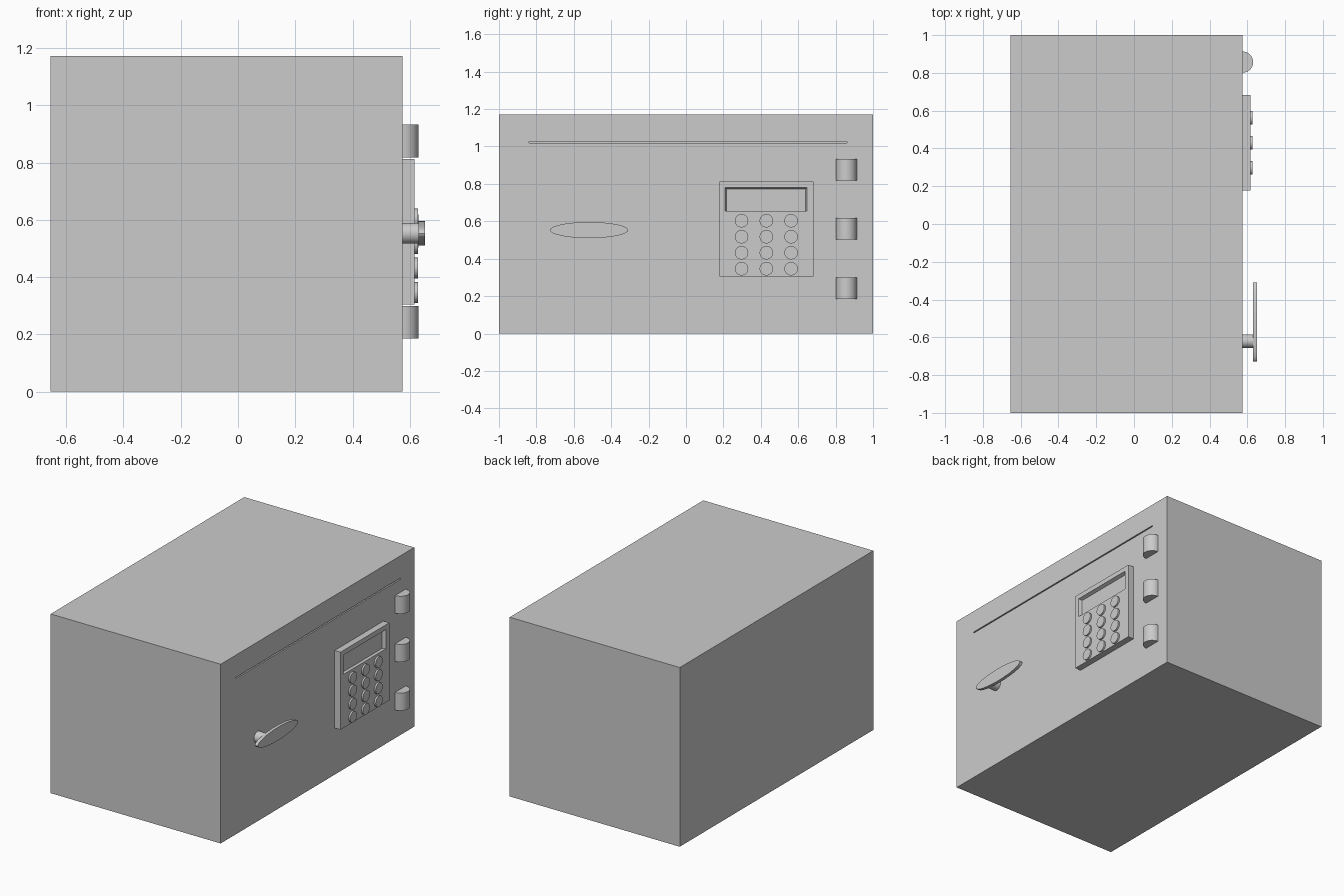
import bpy, bmesh, math
from mathutils import Matrix

if "Cube" in bpy.data.objects:
    bpy.data.objects.remove(bpy.data.objects["Cube"])

FRONT = 0.575  # x of the door face


def finish(name, bm, smooth=False):
    bmesh.ops.recalc_face_normals(bm, faces=bm.faces[:])
    me = bpy.data.meshes.new(name)
    bm.to_mesh(me)
    bm.free()
    ob = bpy.data.objects.new(name, me)
    bpy.context.collection.objects.link(ob)
    if smooth:
        bpy.ops.object.select_all(action='DESELECT')
        ob.select_set(True)
        bpy.context.view_layer.objects.active = ob
        bpy.ops.object.shade_smooth_by_angle(angle=math.radians(30))
    return ob


def box(name, x0, x1, y0, y1, z0, z1, taper=0.0):
    """Box; taper pulls the low-x end in at the sides and the top."""
    bm = bmesh.new()
    bmesh.ops.create_cube(bm, size=1)
    for v in bm.verts:
        inner = v.co.x < 0
        t = taper if inner else 0
        v.co = (x0 if inner else x1,
                y0 + t if v.co.y < 0 else y1 - t,
                z0 if v.co.z < 0 else z1 - t)
    return finish(name, bm)


def disc(name, x0, x1, y, z, ry, rz, n=32):
    """Round or oval plate whose axis runs along x."""
    bm = bmesh.new()
    bmesh.ops.create_cone(bm, cap_ends=True, segments=n, radius1=1, radius2=1, depth=1)
    m = (Matrix.Translation(((x0 + x1) / 2, y, z))
         @ Matrix.Diagonal((x1 - x0, ry, rz, 1))
         @ Matrix.Rotation(math.pi / 2, 4, 'Y'))
    bmesh.ops.transform(bm, matrix=m, verts=bm.verts[:])
    return finish(name, bm, True)


def half_round(name, y, z0, z1, r, n=16):
    """Upright half cylinder standing off the door face."""
    bm = bmesh.new()
    ring = [bm.verts.new((FRONT + r * math.sin(math.pi * i / n),
                          y - r * math.cos(math.pi * i / n), z0)) for i in range(n + 1)]
    face = bm.faces.new(ring)
    ext = bmesh.ops.extrude_face_region(bm, geom=[face])['geom']
    bmesh.ops.translate(bm, vec=(0, 0, z1 - z0),
                        verts=[g for g in ext if isinstance(g, bmesh.types.BMVert)])
    return finish(name, bm, True)


def cut(ob, cutter):
    mod = ob.modifiers.new("cut", 'BOOLEAN')
    mod.operation = 'DIFFERENCE'
    mod.solver = 'EXACT'
    mod.object = cutter
    cutter.hide_render = True
    cutter.hide_set(True)


# Safe body with the thin groove along the top of the door
body = box("safe_body", -0.655, FRONT, -1, 1, 0, 1.172)
cut(body, box("groove_cutter", FRONT - 0.01, FRONT + 0.02, -0.84, 0.86, 1.018, 1.026))

# Hinges
for i, z in enumerate((0.185, 0.503, 0.818)):
    half_round(f"hinge_{i + 1}", 0.857, z, z + 0.115, 0.056)

# Keypad panel with recessed display
panel = box("keypad_panel", FRONT, 0.617, 0.178, 0.682, 0.305, 0.812)
cut(panel, box("display_cutter", 0.595, 0.6171, 0.208, 0.648, 0.655, 0.781, 0.008))

# Buttons
for row in range(4):
    for col in range(3):
        disc(f"button_{row * 3 + col + 1}", 0.612, 0.628,
             0.297 + 0.1325 * col, 0.603 - 0.0855 * row, 0.036, 0.036)

# Handle: short shaft and oval grip
disc("handle_shaft", FRONT, 0.636, -0.62, 0.553, 0.036, 0.036)
disc("handle_grip", 0.631, 0.652, -0.518, 0.553, 0.209, 0.043, 48)
